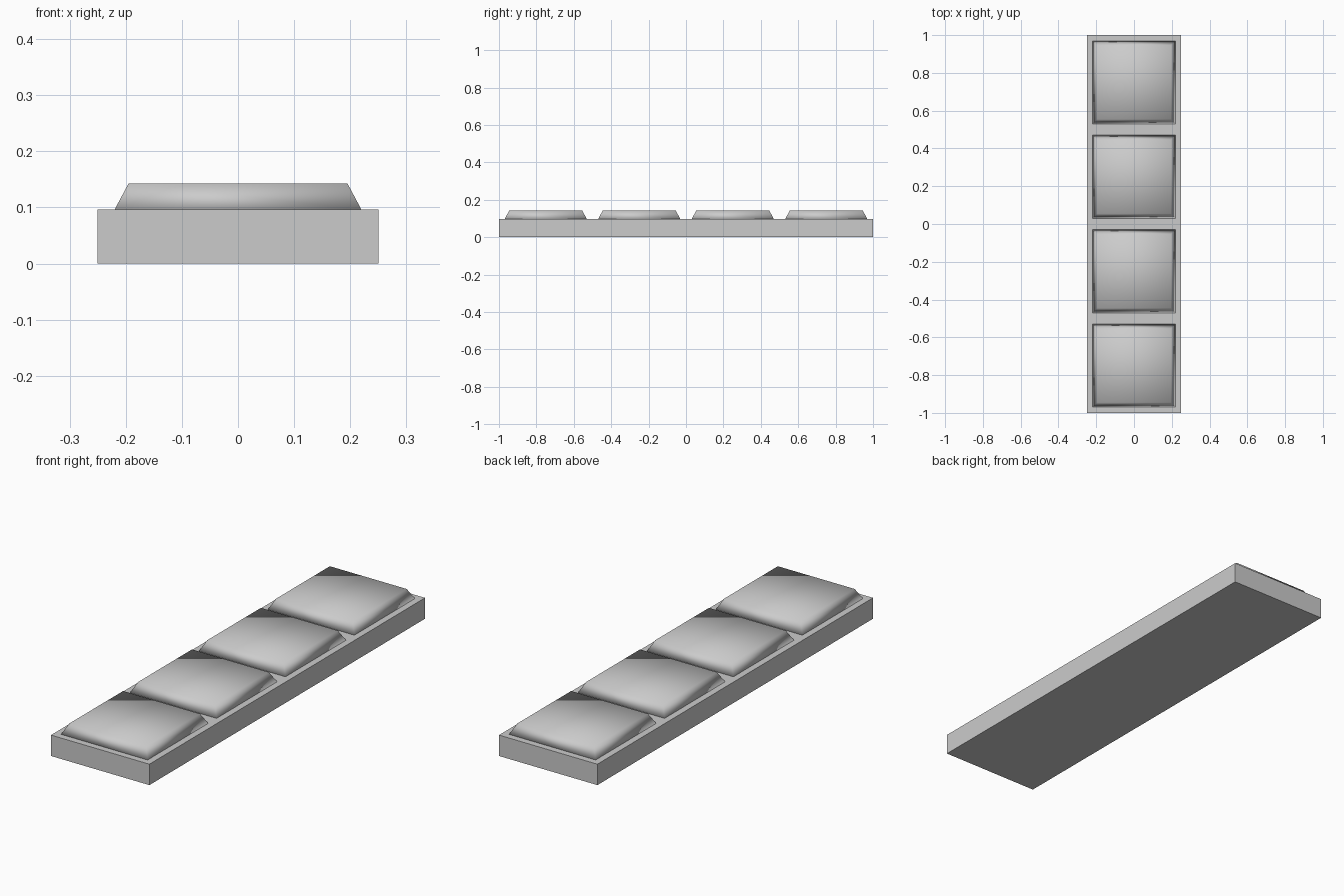
import bpy
import bmesh

cube = bpy.data.objects.get("Cube")
if cube:
    bpy.data.objects.remove(cube, do_unlink=True)

# Single plain grey
grey = bpy.data.materials.new("light grey")
grey.use_nodes = True
grey.diffuse_color = (0.6, 0.6, 0.6, 1)
grey.node_tree.nodes["Principled BSDF"].inputs["Base Color"].default_value = (0.6, 0.6, 0.6, 1)

BASE_TOP = 0.096
PAD_TOP = 0.143


def tapered_block(name, y, low, high, z0, z1, smooth=False):
    """Box whose top half-size 'high' may differ from its bottom half-size 'low'."""
    bm = bmesh.new()
    bmesh.ops.create_cube(bm, size=2)
    for v in bm.verts:
        half, z = (high, z1) if v.co.z > 0 else (low, z0)
        v.co = (v.co.x * half[0], v.co.y * half[1], z)
    for f in bm.faces:
        f.smooth = smooth
    mesh = bpy.data.meshes.new(name)
    bm.to_mesh(mesh)
    bm.free()
    mesh.materials.append(grey)
    obj = bpy.data.objects.new(name, mesh)
    obj.location.y = y
    bpy.context.collection.objects.link(obj)
    return obj


# Long flat base slab
tapered_block("base_slab", 0, (0.25, 1), (0.25, 1), 0, BASE_TOP)

# Row of four softly shaded raised pads
for i in range(4):
    tapered_block(f"raised_pad_{i + 1}", -0.75 + i * 0.5,
                  (0.22, 0.22), (0.195, 0.195), BASE_TOP, PAD_TOP, smooth=True)
